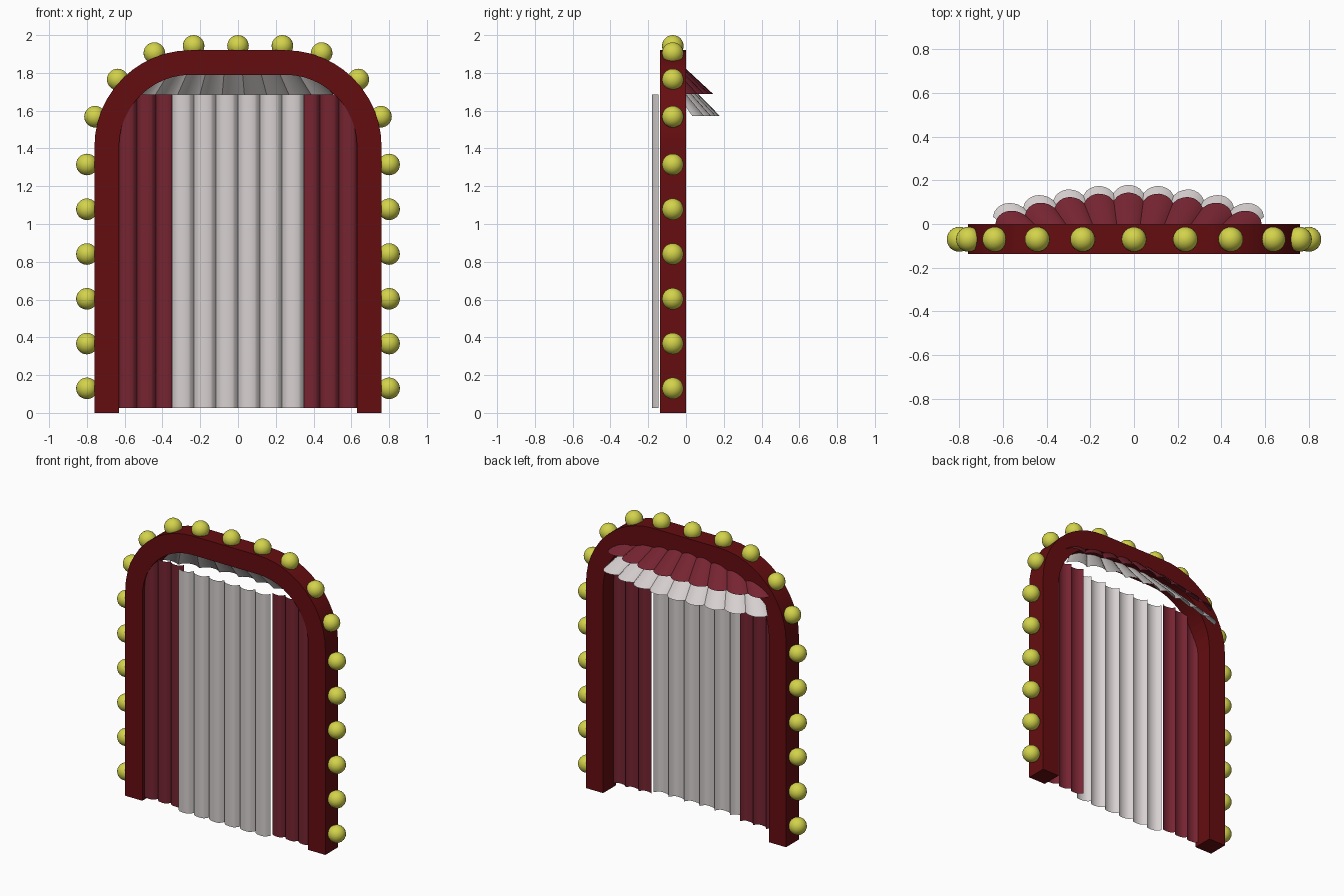
import bpy, bmesh, math

cube = bpy.data.objects.get("Cube")
if cube:
    bpy.data.objects.remove(cube)


def material(name, rgb):
    m = bpy.data.materials.new(name)
    m.use_nodes = True
    m.diffuse_color = (*rgb, 1)
    m.node_tree.nodes["Principled BSDF"].inputs["Base Color"].default_value = (*rgb, 1)
    return m


FRAME = material("dark red frame", (0.13, 0.004, 0.005))
RED = material("burgundy cloth", (0.18, 0.018, 0.031))
WHITE = material("off white cloth", (0.68, 0.63, 0.63))
YELLOW = material("yellow bulb", (0.65, 0.65, 0.07))


def finish(name, bm, mat, angle=40):
    mesh = bpy.data.meshes.new(name)
    bm.to_mesh(mesh)
    bm.free()
    mesh.materials.append(mat)
    ob = bpy.data.objects.new(name, mesh)
    bpy.context.collection.objects.link(ob)
    bpy.ops.object.select_all(action="DESELECT")
    ob.select_set(True)
    bpy.context.view_layer.objects.active = ob
    bpy.ops.object.shade_smooth_by_angle(angle=math.radians(angle))
    return ob


def loft(bm, rows):
    """Join equal-length rows of points with quads."""
    grid = [[bm.verts.new(p) for p in row] for row in rows]
    for a, b in zip(grid, grid[1:]):
        for i in range(len(a) - 1):
            bm.faces.new((a[i], a[i + 1], b[i + 1], b[i]))


# Arched frame: one rounded outline at two radii, extruded in depth
def arch(radius, steps=12):
    cx, cz = 0.25, 1.41
    right = [(cx + radius * math.cos(t), cz + radius * math.sin(t))
             for t in (math.pi / 2 * i / steps for i in range(steps + 1))]
    right.insert(0, (cx + radius, 0))
    return right + [(-x, z) for x, z in reversed(right)]


bm = bmesh.new()
loft(bm, [[(x, 0, z) for x, z in arch(r)] for r in (0.38, 0.51)])
ext = bmesh.ops.extrude_face_region(bm, geom=bm.faces[:])
bmesh.ops.translate(bm, vec=(0, -0.138, 0),
                    verts=[v for v in ext["geom"] if isinstance(v, bmesh.types.BMVert)])
bmesh.ops.recalc_face_normals(bm, faces=bm.faces)
finish("arched_frame", bm, FRAME)


# Pleated curtains: a repeated rounded fold, thin as cloth
FOLD = [(0, 0), (0.1, 0.5), (0.25, 0.85), (0.5, 1), (0.75, 0.95), (0.85, 0.75)]


def curtain(name, x0, x1, folds, back, depth, mat):
    w = (x1 - x0) / folds
    line = [(x0 + (k + u) * w, back - d * depth) for k in range(folds) for u, d in FOLD]
    line.append((x1, back))
    bm = bmesh.new()
    loft(bm, [[(x, y, z) for x, y in line] for z in (0.025, 1.685)])
    finish(name, bm, mat)


curtain("center_curtain", -0.35, 0.35, 6, -0.145, 0.035, WHITE)
curtain("right_curtain", -0.635, -0.335, 3, -0.105, 0.03, RED)
curtain("left_curtain", 0.335, 0.635, 3, -0.105, 0.03, RED)


# Scalloped canopy layers on the back, fanning outward and down
def canopy(name, mat, bottom, top, half_low, half_high, petals=9, steps=8):
    def row(half, y_mid, z, drop, bulge):
        pts = []
        for i in range(petals * steps + 1):
            u = 2 * i / (petals * steps) - 1
            puff = bulge * math.sin(math.pi * (i % steps) / steps) ** 0.7
            lean = 0.6 * puff * u
            pts.append((u * half + lean - 0.025, y_mid - drop * u * u + puff, z))
        return pts
    bm = bmesh.new()
    loft(bm, [row(half_high, *top, 0.07, 0.008), row(half_low, *bottom, 0.11, 0.036)])
    finish(name, bm, mat, 45)


canopy("canopy_lower_layer", WHITE, (0.143, 1.572), (-0.06, 1.81), 0.62, 0.43)
canopy("canopy_upper_layer", RED, (0.108, 1.688), (-0.055, 1.865), 0.61, 0.42)


# Round bulbs along the outside edge, mirrored left and right
def bulb(name, x, z):
    bm = bmesh.new()
    bmesh.ops.create_uvsphere(bm, u_segments=24, v_segments=14, radius=0.057)
    bmesh.ops.translate(bm, verts=bm.verts, vec=(x, -0.07, z))
    finish(name, bm, YELLOW, 60)


spots = [(0.8, 0.13 + 0.237 * i) for i in range(6)]
spots += [(0.757, 1.568), (0.637, 1.765), (0.443, 1.905), (0.235, 1.943)]
for n, (x, z) in enumerate(spots, 1):
    bulb(f"left_bulb_{n}", x, z)
    bulb(f"right_bulb_{n}", -x, z)
bulb("top_bulb", 0, 1.943)
